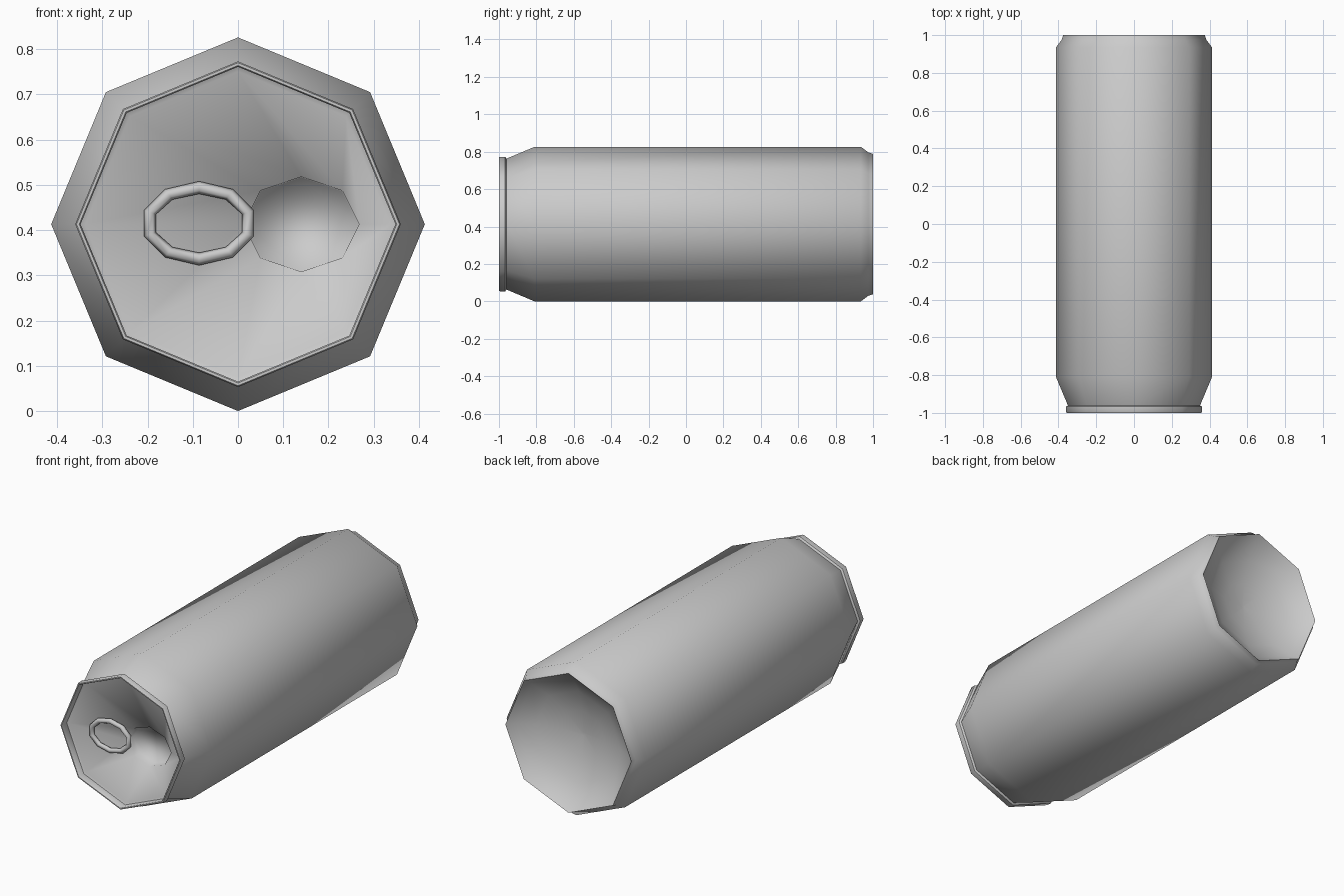
import bpy, bmesh, math

if "Cube" in bpy.data.objects:
    bpy.data.objects.remove(bpy.data.objects["Cube"])

SIDES = 8
CZ = 0.413  # height of the can's axis


def loft(name, rings, cap_start=False, cap_end=False, angle=math.pi):
    """Skin octagonal rings (rx, rz, centre x, y) along the y axis."""
    bm = bmesh.new()
    loops = []
    for rx, rz, cx, y in rings:
        loops.append([bm.verts.new((cx + rx * math.cos(2 * math.pi * i / SIDES), y,
                                    CZ + rz * math.sin(2 * math.pi * i / SIDES)))
                      for i in range(SIDES)])
    for a, b in zip(loops, loops[1:]):
        for i in range(SIDES):
            j = (i + 1) % SIDES
            bm.faces.new((a[i], a[j], b[j], b[i]))
    if cap_start:
        bm.faces.new(loops[0][::-1])
    if cap_end:
        bm.faces.new(loops[-1])
    return finish(name, bm, angle)


def finish(name, bm, angle):
    me = bpy.data.meshes.new(name)
    bm.to_mesh(me)
    bm.free()
    ob = bpy.data.objects.new(name, me)
    bpy.context.collection.objects.link(ob)
    bpy.context.view_layer.objects.active = ob
    for o in bpy.context.selected_objects:
        o.select_set(False)
    ob.select_set(True)
    bpy.ops.object.shade_smooth_by_angle(angle=angle)
    return ob


def round_rings(profile):
    return [(r, r, 0, y) for r, y in profile]


# Body: back edge, straight wall, neck
loft("can_body", round_rings([(0.35, -0.96), (0.413, -0.81), (0.413, 0.935),
                              (0.383, 0.975), (0.375, 1.0)][::-1]),
     angle=math.radians(50))

# Concave domed base
loft("can_base", round_rings([(0.01, 0.87), (0.13, 0.88), (0.25, 0.915),
                              (0.34, 0.965), (0.375, 1.0)]), cap_start=True)

# Rolled rim around the lid
loft("lid_rim", round_rings([(0.348, -0.955), (0.348, -0.995), (0.351, -1.0),
                             (0.357, -1.0), (0.36, -0.993), (0.36, -0.967),
                             (0.35, -0.96)][::-1]), angle=math.radians(50))

# Lid with an off-centre recessed opening
loft("lid", [(0.348, 0.348, 0, -0.96),
             (0.338, 0.338, 0, -0.955),
             (0.128, 0.105, 0.14, -0.952),
             (0.126, 0.103, 0.14, -0.91)][::-1], cap_start=True)

# Pull ring: an elliptical ten-sided tube
bm = bmesh.new()
N, M, TUBE = 10, 6, 0.014
ring = []
for i in range(N):
    a = math.pi / 2 + 2 * math.pi * i / N
    loop = []
    for k in range(M):
        t = 2 * math.pi * k / M
        d = TUBE * math.cos(t)
        loop.append(bm.verts.new((-0.086 + (0.114 + d) * math.cos(a),
                                  -0.962 + TUBE * math.sin(t),
                                  CZ + 0.002 + (0.079 + d) * math.sin(a))))
    ring.append(loop)
for i in range(N):
    p, q = ring[i], ring[(i + 1) % N]
    for k in range(M):
        m = (k + 1) % M
        bm.faces.new((p[k], q[k], q[m], p[m]))
bmesh.ops.recalc_face_normals(bm, faces=bm.faces)
finish("pull_ring", bm, math.pi)
